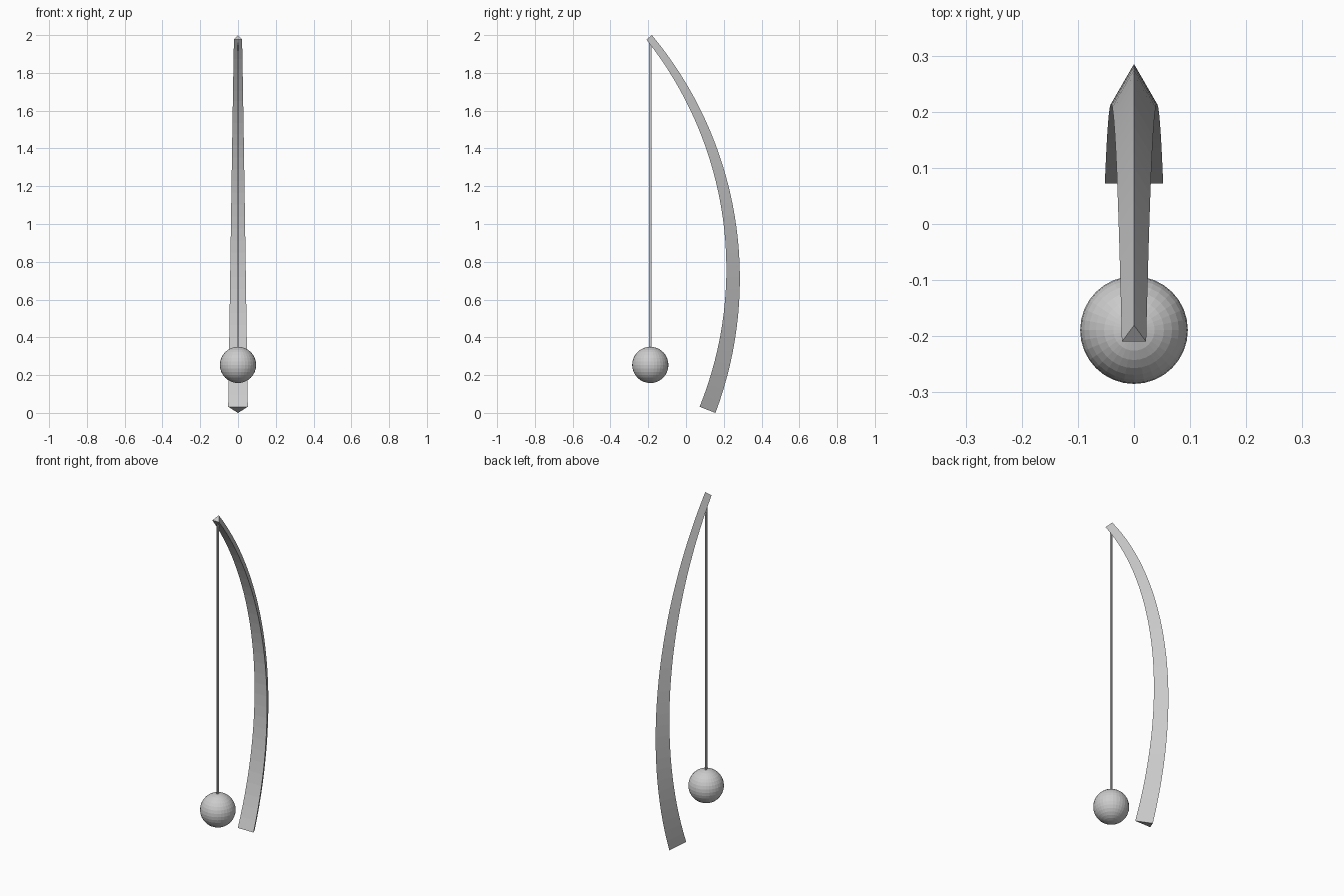
import bpy, bmesh, math
from mathutils import Vector

if "Cube" in bpy.data.objects:
    bpy.data.objects.remove(bpy.data.objects["Cube"])


def finish(name, bm):
    bmesh.ops.recalc_face_normals(bm, faces=bm.faces)
    me = bpy.data.meshes.new(name)
    bm.to_mesh(me)
    bm.free()
    ob = bpy.data.objects.new(name, me)
    bpy.context.collection.objects.link(ob)
    return ob


# Curved stand: tapered triangular section swept along a circular arc
START, END = Vector((0, 0.10, 0.0215)), Vector((0, -0.20, 1.984))
HALF = math.radians(30.2)
R_BOTTOM, R_TOP, STEPS = 0.06, 0.025, 32
chord = END - START
radius = chord.length / (2 * math.sin(HALF))
tilt = math.atan2(-chord.y, chord.z)
first = tilt - HALF
centre = START - radius * Vector((0, math.cos(first), math.sin(first)))

bm = bmesh.new()
rings = []
for i in range(STEPS + 1):
    t = i / STEPS
    a = first + 2 * HALF * t
    out = Vector((0, math.cos(a), math.sin(a)))
    r = R_BOTTOM + (R_TOP - R_BOTTOM) * t
    p = centre + radius * out
    ring = []
    for k in range(3):
        b = k * math.tau / 3
        ring.append(bm.verts.new(p + r * (math.cos(b) * out + math.sin(b) * Vector((1, 0, 0)))))
    rings.append(ring)
for lo, hi in zip(rings, rings[1:]):
    for k in range(3):
        n = (k + 1) % 3
        bm.faces.new((lo[k], lo[n], hi[n], hi[k]))
bm.faces.new(rings[0])
bm.faces.new(rings[-1])
finish("curved_stand", bm)

# Hanging cord
HANG_Y, BALL_Z, BALL_R = -0.189, 0.254, 0.096
top, bottom = 1.975, BALL_Z + BALL_R - 0.01
bm = bmesh.new()
bmesh.ops.create_cube(bm, size=1)
bmesh.ops.scale(bm, verts=bm.verts, vec=(0.007, 0.014, top - bottom))
bmesh.ops.translate(bm, verts=bm.verts, vec=(0, HANG_Y, (top + bottom) / 2))
finish("hanging_cord", bm)

# Hanging ball
bm = bmesh.new()
bmesh.ops.create_uvsphere(bm, u_segments=32, v_segments=16, radius=BALL_R)
bmesh.ops.translate(bm, verts=bm.verts, vec=(0, HANG_Y, BALL_Z))
finish("hanging_ball", bm)
